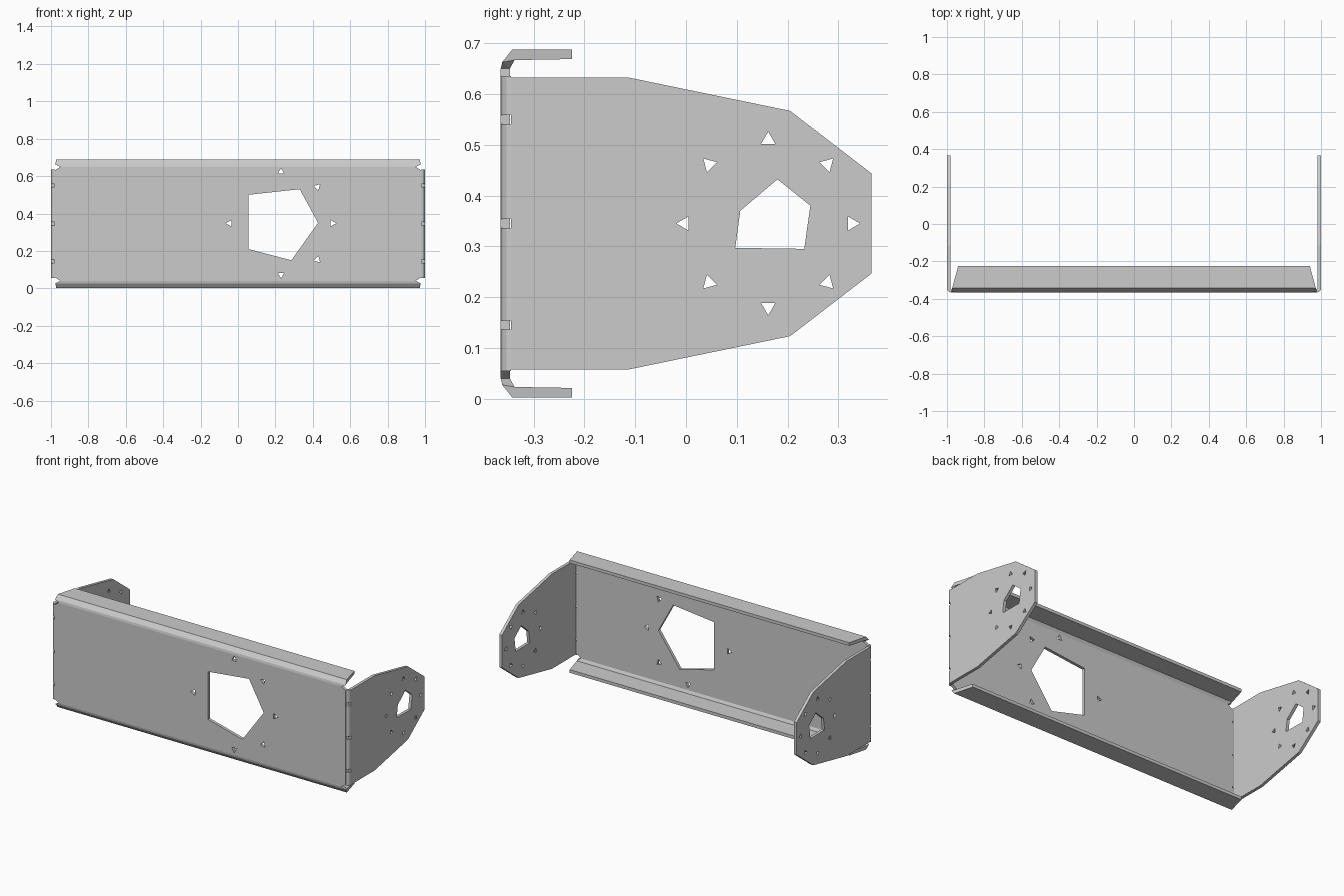
import bpy, bmesh
from math import cos, sin, radians

if "Cube" in bpy.data.objects:
    bpy.data.objects.remove(bpy.data.objects["Cube"])

MID = 0.345  # middle height of the bracket


def ring(cx, cy, r, n, start=0):
    return [(cx + r * cos(radians(start + 360 * i / n)),
             cy + r * sin(radians(start + 360 * i / n))) for i in range(n)]


def plate(name, loops, d0, d1, place):
    """Fill an outline with holes, thicken from d0 to d1, place(u, v, d) -> xyz."""
    bm = bmesh.new()
    edges = []
    for loop in loops:
        vs = [bm.verts.new((u, v, d0)) for u, v in loop]
        edges += [bm.edges.new((vs[i - 1], vs[i])) for i in range(len(vs))]
    bmesh.ops.triangle_fill(bm, use_beauty=True, edges=edges, normal=(0, 0, 1))
    ext = bmesh.ops.extrude_face_region(bm, geom=bm.faces[:], use_keep_orig=True)
    for g in ext["geom"]:
        if isinstance(g, bmesh.types.BMVert):
            g.co.z = d1
    for v in bm.verts:
        v.co = place(*v.co)
    bmesh.ops.recalc_face_normals(bm, faces=bm.faces[:])
    me = bpy.data.meshes.new(name)
    bm.to_mesh(me)
    bm.free()
    ob = bpy.data.objects.new(name, me)
    bpy.context.collection.objects.link(ob)
    return ob


# Front plate with large pentagon opening and screw holes around it
outline = [(-0.98, 0.06), (-0.95, 0.04), (0.95, 0.04), (0.98, 0.06),
           (0.98, 0.63), (0.95, 0.65), (-0.95, 0.65), (-0.98, 0.63)]
opening = [(0.055, 0.21), (0.285, 0.15), (0.428, 0.35), (0.33, 0.53), (0.055, 0.50)]
holes = [ring(0.23 + 0.275 * cos(radians(a)), 0.348 + 0.275 * sin(radians(a)), 0.02, 3, a)
         for a in (0, 45, 90, 180, 270, 315)]
plate("front_plate", [outline, opening] + holes, -0.365, -0.347,
      lambda u, v, d: (u, d, v))

# Top and bottom flanges, bent back from the front plate with tapered ends
profile = [(-0.365, 0.305), (-0.362, 0.318), (-0.342, 0.343), (-0.225, 0.343),
           (-0.225, 0.324), (-0.338, 0.322), (-0.347, 0.305)]
for name, s in (("top_flange", 1), ("bottom_flange", -1)):
    plate(name, [profile], -1, 1,
          lambda u, v, d: (d * (0.978 - 0.27 * (u + 0.365)) if v > 0.31 else d * 0.95,
                           u, MID + s * v))

# Side arms with a bearing opening and a circle of eight screw holes
half = [(-0.345, 0.288), (-0.115, 0.288), (0.205, 0.222), (0.365, 0.099)]
arm = [(y, MID + z) for y, z in half] + [(y, MID - z) for y, z in reversed(half)]
bore = [(0.097, 0.297), (0.233, 0.295), (0.245, 0.38), (0.18, 0.432), (0.107, 0.37)]
arm_holes = [ring(0.162 + 0.165 * cos(radians(a)), MID + 0.165 * sin(radians(a)), 0.016, 3, a)
             for a in range(0, 360, 45)]
bend = [(0.978, -0.365), (0.99, -0.362), (0.998, -0.354), (1.0, -0.345),
        (0.982, -0.345), (0.978, -0.347)]
slots = [0.045, 0.145, MID, 0.55, 0.645]
for side, s in (("right", 1), ("left", -1)):
    plate(side + "_arm", [arm, bore] + arm_holes, 0.982, 1.0,
          lambda u, v, d: (s * d, u, v))
    # Folded corner, interrupted by small relief slots
    for i in range(4):
        plate(f"{side}_bend_{i + 1}", [bend], slots[i] + 0.009, slots[i + 1] - 0.009,
              lambda u, v, d: (s * u, v, d))
